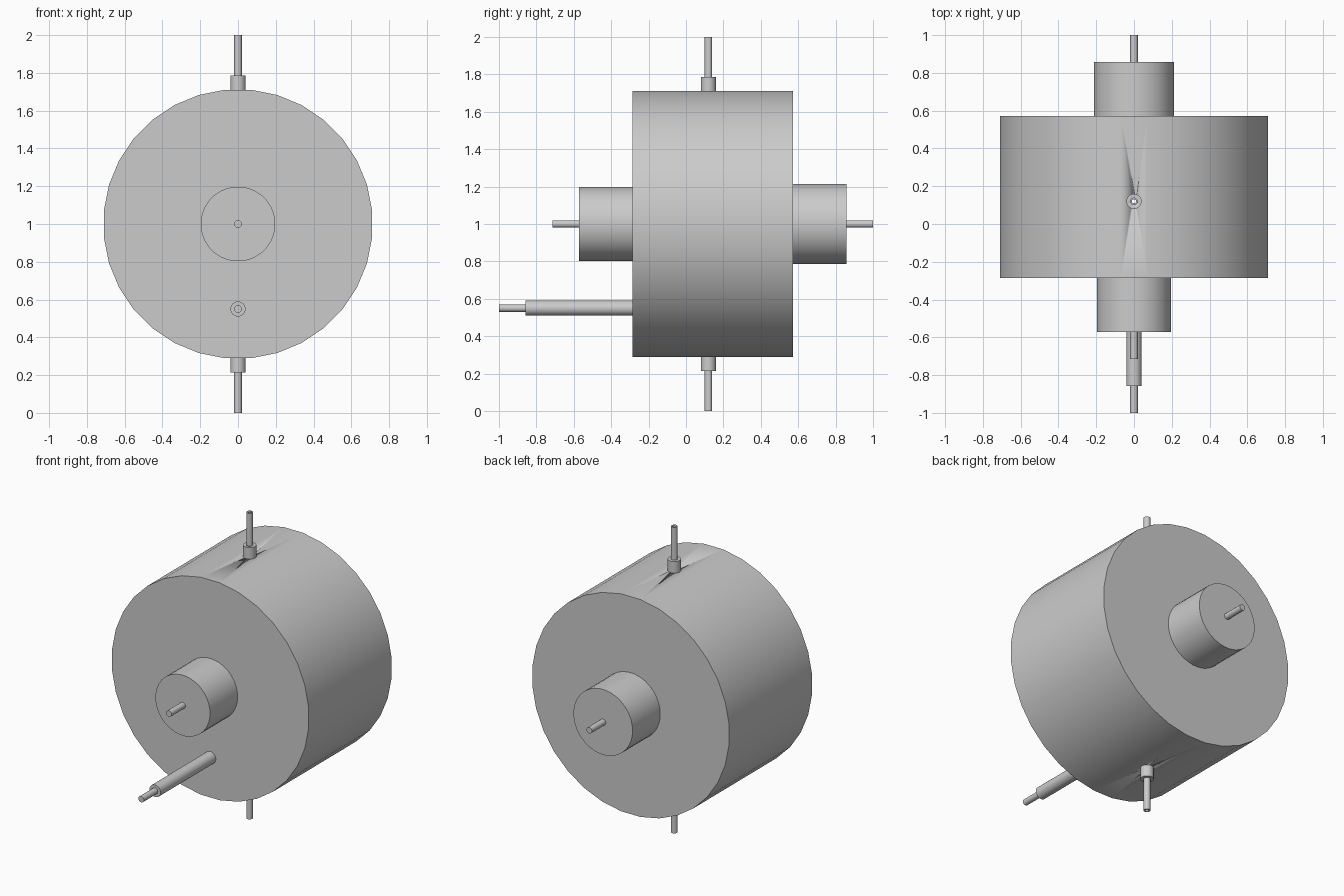
import bpy, math

if "Cube" in bpy.data.objects:
    bpy.data.objects.remove(bpy.data.objects["Cube"])

PORT_Y = 0.12


def cylinder(name, axis, start, end, radius, sides=32, x=0, y=0, z=0):
    """Smooth capped cylinder between two coordinates along the y or z axis."""
    mid = (start + end) / 2
    loc = (x, mid, z) if axis == "Y" else (x, y, mid)
    rot = (math.pi / 2, 0, 0) if axis == "Y" else (0, 0, 0)
    bpy.ops.mesh.primitive_cylinder_add(vertices=sides, radius=radius,
                                        depth=end - start, location=loc, rotation=rot)
    obj = bpy.context.object
    obj.name = name
    # turn half a step so that flat faces point along the main axes
    a = math.pi / sides
    c, s = math.cos(a), math.sin(a)
    for v in obj.data.vertices:
        vx, vy = v.co.x, v.co.y
        v.co.x, v.co.y = c * vx - s * vy, s * vx + c * vy
    bpy.ops.object.shade_smooth_by_angle(angle=math.radians(30))
    return obj


# main drum
drum = cylinder("drum", "Y", -0.286, 0.571, 0.714, z=1)

# front hub and shaft
cylinder("front_hub", "Y", -0.571, -0.286, 0.198, z=1)
cylinder("front_shaft", "Y", -0.714, -0.571, 0.02, z=1)

# rear hub and shaft
cylinder("rear_hub", "Y", 0.571, 0.857, 0.214, z=1)
cylinder("rear_shaft", "Y", 0.857, 1.0, 0.02, z=1)

# lower front pipe with thinner tip
cylinder("pipe_sleeve", "Y", -0.857, -0.286, 0.04, z=0.55)
cylinder("pipe_tip", "Y", -1.0, -0.857, 0.02, z=0.55)

# top and bottom ports: collar and thin tube
ports = []
for name, d in (("top", 1), ("bottom", -1)):
    for part, near, far, r in (("collar", 0.70, 0.786, 0.04), ("tube", 0.786, 1.0, 0.02)):
        lo, hi = sorted((1 + d * near, 1 + d * far))
        ports.append(cylinder(f"{name}_{part}", "Z", lo, hi, r, y=PORT_Y))

# narrow bore running vertically through ports and drum
bore = cylinder("bore_cutter", "Z", -0.1, 2.1, 0.011, sides=16, y=PORT_Y)
bore.hide_render = True
bore.hide_set(True)
for obj in [drum] + ports:
    mod = obj.modifiers.new("bore", "BOOLEAN")
    mod.operation = "DIFFERENCE"
    mod.solver = "EXACT"
    mod.object = bore
